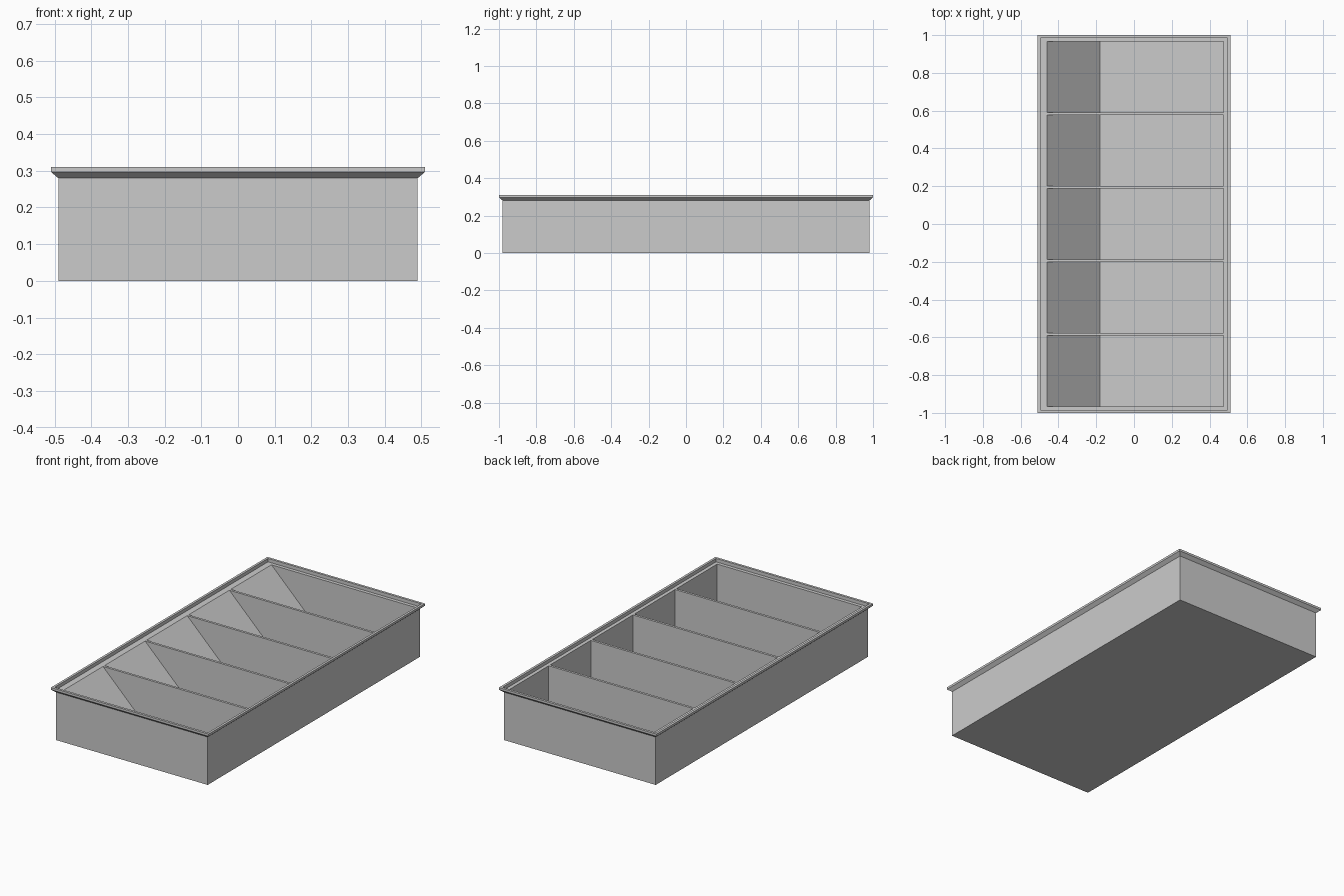
import bpy
import bmesh

cube = bpy.data.objects.get("Cube")
if cube:
    bpy.data.objects.remove(cube, do_unlink=True)

# Single flat colour
grey = bpy.data.materials.new("light_grey")
grey.use_nodes = True
colour = (0.6, 0.6, 0.6, 1)
grey.diffuse_color = colour
grey.node_tree.nodes["Principled BSDF"].inputs["Base Color"].default_value = colour

WALL_X, WALL_Y = 0.49, 0.98       # outer wall half sizes
IN_X, IN_Y = 0.475, 0.966         # cavity half sizes
FLOOR, LEDGE, TOP = 0.015, 0.29, 0.31
COUNT, THICK = 5, 0.014           # compartments and divider thickness


def finish(name, bm):
    bmesh.ops.recalc_face_normals(bm, faces=bm.faces)
    mesh = bpy.data.meshes.new(name)
    bm.to_mesh(mesh)
    bm.free()
    mesh.materials.append(grey)
    obj = bpy.data.objects.new(name, mesh)
    bpy.context.collection.objects.link(obj)
    return obj


def prism(name, profile, y0, y1):
    """Extrude an (x, z) profile along y."""
    bm = bmesh.new()
    face = bm.faces.new([bm.verts.new((x, y0, z)) for x, z in profile])
    ext = bmesh.ops.extrude_face_region(bm, geom=[face])
    verts = [v for v in ext["geom"] if isinstance(v, bmesh.types.BMVert)]
    bmesh.ops.translate(bm, verts=verts, vec=(0, y1 - y0, 0))
    return finish(name, bm)


# Tray shell: rectangular rings from the underside, over the flared rim, to the floor
rings = [
    (WALL_X, WALL_Y, 0), (WALL_X, WALL_Y, 0.28),
    (0.51, 1.0, 0.297), (0.51, 1.0, TOP),
    (0.496, 0.986, TOP), (0.496, 0.986, LEDGE),
    (IN_X, IN_Y, LEDGE), (IN_X, IN_Y, FLOOR),
]
bm = bmesh.new()
loops = [[bm.verts.new((sx * x, sy * y, z))
          for sx, sy in ((-1, -1), (1, -1), (1, 1), (-1, 1))]
         for x, y, z in rings]
for low, high in zip(loops, loops[1:]):
    for i in range(4):
        j = (i + 1) % 4
        bm.faces.new((low[i], low[j], high[j], high[i]))
bm.faces.new(loops[0])
bm.faces.new(loops[-1])
finish("tray_shell", bm)

# Dividers and one sloping ramp per compartment
size = (2 * IN_Y - (COUNT - 1) * THICK) / COUNT
ramp = [(-IN_X, FLOOR), (-0.18, FLOOR), (-0.46, LEDGE), (-IN_X, LEDGE)]
panel = [(-IN_X, FLOOR), (IN_X, FLOOR), (IN_X, LEDGE), (-IN_X, LEDGE)]
for i in range(COUNT):
    start = -IN_Y + i * (size + THICK)
    end = start + size
    prism(f"ramp_{i + 1}", ramp, start, end)
    if i < COUNT - 1:
        prism(f"divider_{i + 1}", panel, end, end + THICK)
